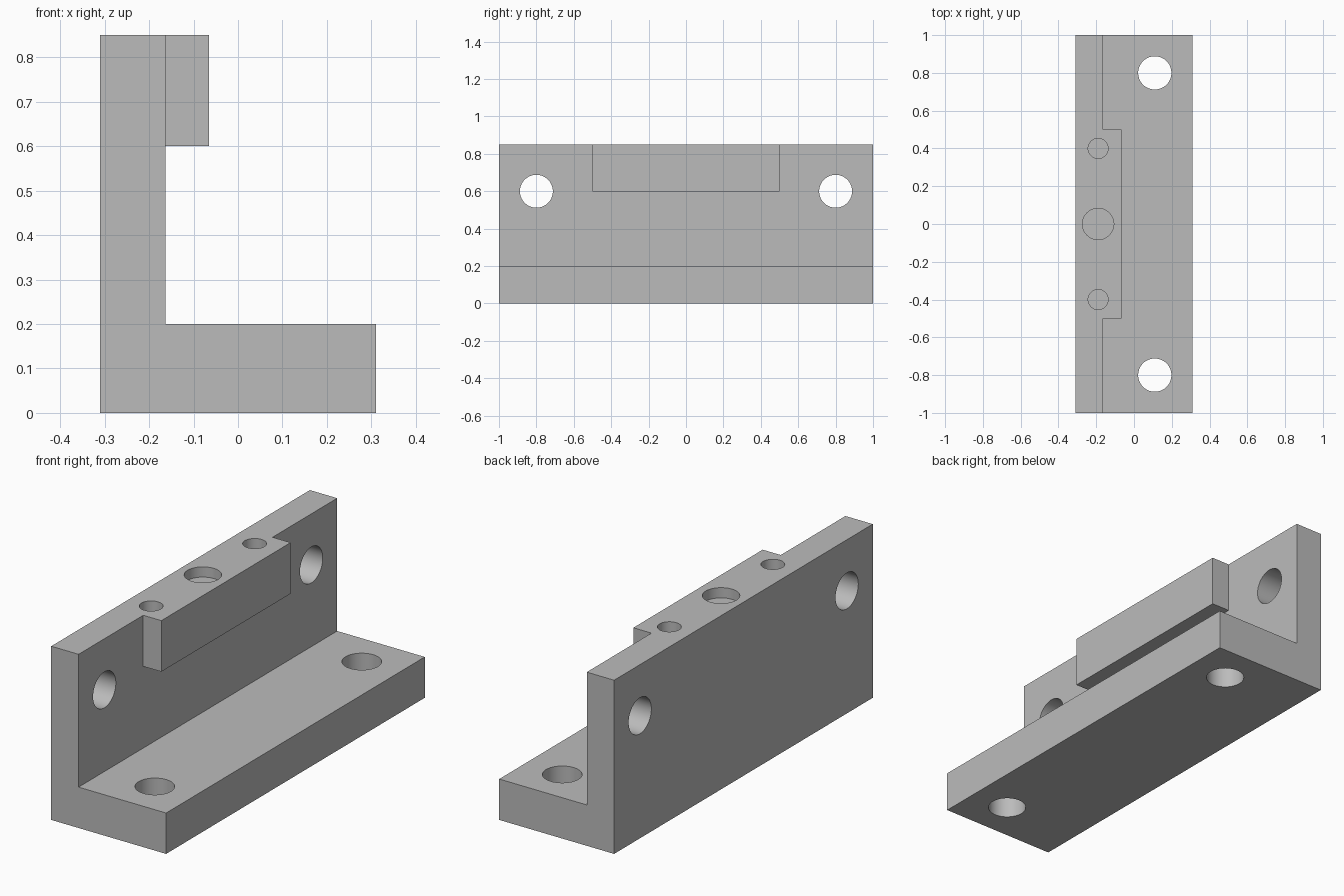
import bpy, bmesh, math
from mathutils import Matrix, Vector

old = bpy.data.objects.get("Cube")
if old:
    bpy.data.objects.remove(old, do_unlink=True)

grey = bpy.data.materials.new("plain_grey")
grey.use_nodes = True
COLOUR = (0.5, 0.5, 0.5, 1)
grey.diffuse_color = COLOUR
grey.node_tree.nodes["Principled BSDF"].inputs["Base Color"].default_value = COLOUR

LEFT, WALL, LIP, RIGHT = -0.311, -0.163, -0.065, 0.311
TOP, LIP_BOTTOM, FLOOR = 0.85, 0.60, 0.20


def make_object(name, bm):
    bmesh.ops.recalc_face_normals(bm, faces=bm.faces)
    mesh = bpy.data.meshes.new(name)
    bm.to_mesh(mesh)
    bm.free()
    mesh.materials.append(grey)
    obj = bpy.data.objects.new(name, mesh)
    bpy.context.collection.objects.link(obj)
    return obj


def extrude_profile(name, points, half):
    """Extrude an x-z outline along y."""
    bm = bmesh.new()
    face = bm.faces.new([bm.verts.new((x, -half, z)) for x, z in points])
    result = bmesh.ops.extrude_face_region(bm, geom=[face])
    verts = [v for v in result["geom"] if isinstance(v, bmesh.types.BMVert)]
    bmesh.ops.translate(bm, verts=verts, vec=(0, 2 * half, 0))
    return make_object(name, bm)


def add_cylinder(bm, centre, radius, depth, axis="Z"):
    turn = Matrix.Rotation(math.pi / 2, 4, "Y") if axis == "X" else Matrix()
    bmesh.ops.create_cone(bm, cap_ends=True, segments=64, radius1=radius,
                          radius2=radius, depth=depth,
                          matrix=Matrix.Translation(Vector(centre)) @ turn)


def boolean(target, tool, operation):
    mod = target.modifiers.new(operation.lower(), "BOOLEAN")
    mod.operation, mod.solver, mod.object = operation, "EXACT", tool
    bpy.context.view_layer.objects.active = target
    bpy.ops.object.modifier_apply(modifier=mod.name)
    bpy.data.objects.remove(tool, do_unlink=True)


# L-shaped body with a raised lip on the inside of the wall
bracket = extrude_profile("angle_bracket", [
    (LEFT, 0), (RIGHT, 0), (RIGHT, FLOOR), (WALL, FLOOR), (WALL, TOP), (LEFT, TOP)], 1.0)
lip = extrude_profile("lip", [
    (WALL - 0.05, LIP_BOTTOM), (LIP, LIP_BOTTOM), (LIP, TOP), (WALL - 0.05, TOP)], 0.5)
boolean(bracket, lip, "UNION")

# Through holes in base and wall, blind holes in the top edge
holes = bmesh.new()
for side in (-1, 1):
    add_cylinder(holes, (0.11, 0.8 * side, 0.1), 0.088, 0.4)
    add_cylinder(holes, (-0.237, 0.8 * side, 0.6), 0.088, 0.4, "X")
    add_cylinder(holes, (-0.19, 0.4 * side, TOP), 0.053, 0.2)
add_cylinder(holes, (-0.19, 0, TOP), 0.083, 0.1)
cutter = make_object("hole_cutter", holes)
cutter.hide_render = True
boolean(bracket, cutter, "DIFFERENCE")

# Smooth hole walls, sharp outer edges
bpy.ops.object.select_all(action="DESELECT")
bracket.select_set(True)
bpy.context.view_layer.objects.active = bracket
bpy.ops.object.shade_smooth_by_angle(angle=math.radians(30))
